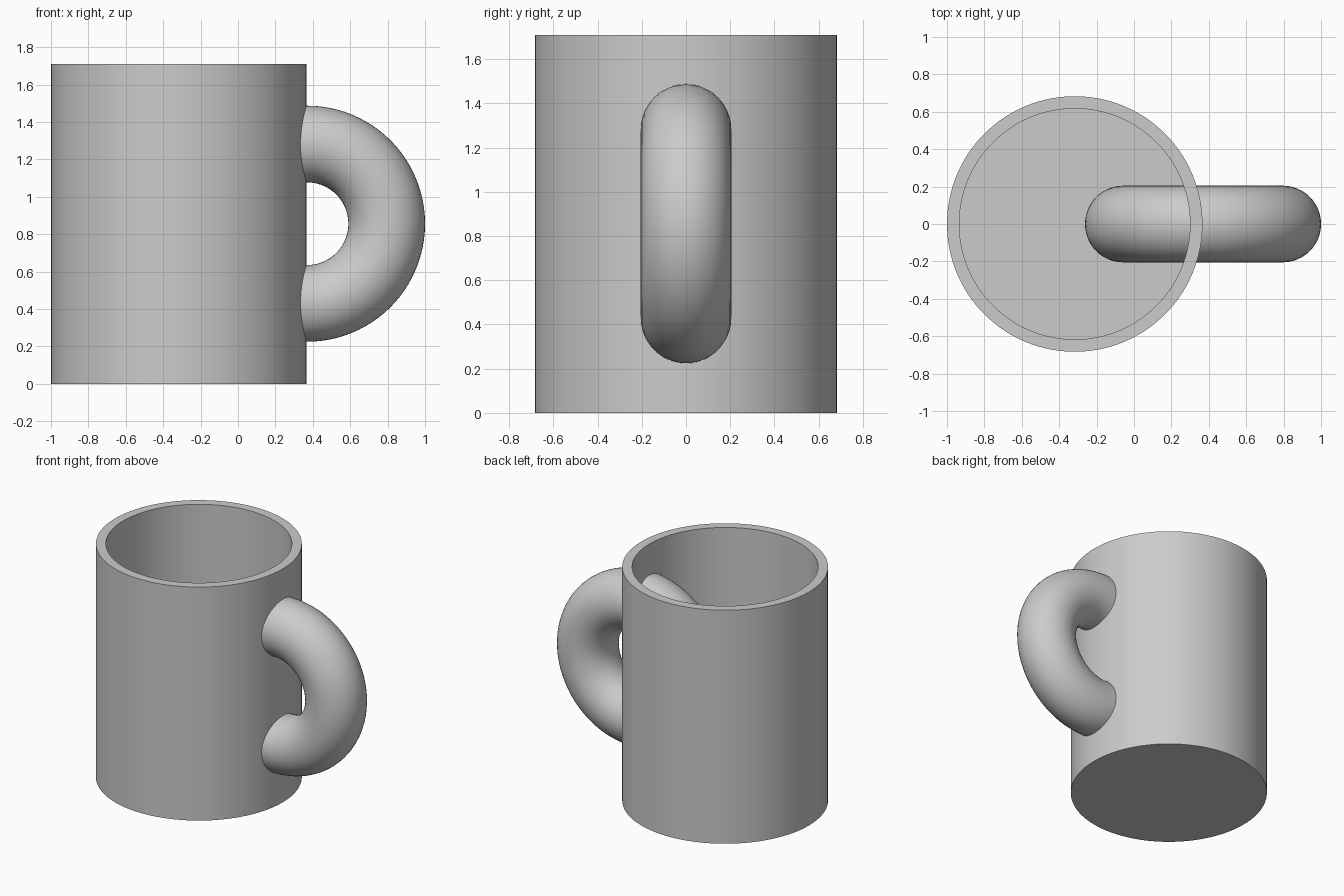
import bpy, bmesh, math

cube = bpy.data.objects.get("Cube")
if cube:
    bpy.data.objects.remove(cube, do_unlink=True)

SEGMENTS = 128
RADIUS, INNER, HEIGHT, FLOOR = 0.683, 0.617, 1.71, 0.066

grey = bpy.data.materials.new("plain grey")
grey.use_nodes = True
colour = (0.6, 0.6, 0.6, 1)
grey.diffuse_color = colour
grey.node_tree.nodes["Principled BSDF"].inputs["Base Color"].default_value = colour


def finish(obj, name):
    obj.name = name
    obj.data.materials.append(grey)
    bpy.ops.object.select_all(action="DESELECT")
    obj.select_set(True)
    bpy.context.view_layer.objects.active = obj
    bpy.ops.object.shade_smooth_by_angle(angle=math.radians(35))


# Mug body: outer wall, rim, inner wall and floors joined ring by ring
bm = bmesh.new()
rings = []
for r, z in ((RADIUS, 0), (RADIUS, HEIGHT), (INNER, HEIGHT), (INNER, FLOOR)):
    angles = [math.tau * i / SEGMENTS for i in range(SEGMENTS)]
    rings.append([bm.verts.new((r * math.cos(a), r * math.sin(a), z)) for a in angles])
for low, high in zip(rings, rings[1:]):
    for i in range(SEGMENTS):
        j = (i + 1) % SEGMENTS
        bm.faces.new((low[i], low[j], high[j], high[i]))
bm.faces.new(rings[0][::-1])
bm.faces.new(rings[-1])
mesh = bpy.data.meshes.new("mug_body")
bm.to_mesh(mesh)
bm.free()
body = bpy.data.objects.new("mug_body", mesh)
body.location.x = RADIUS - 1
bpy.context.collection.objects.link(body)
finish(body, "mug_body")

# Handle: a full upright ring that passes through the wall
bpy.ops.mesh.primitive_torus_add(
    major_segments=96, minor_segments=48, major_radius=0.426, minor_radius=0.205,
    location=(0.369, 0, 0.856), rotation=(math.pi / 2, 0, 0))
finish(bpy.context.object, "handle")
